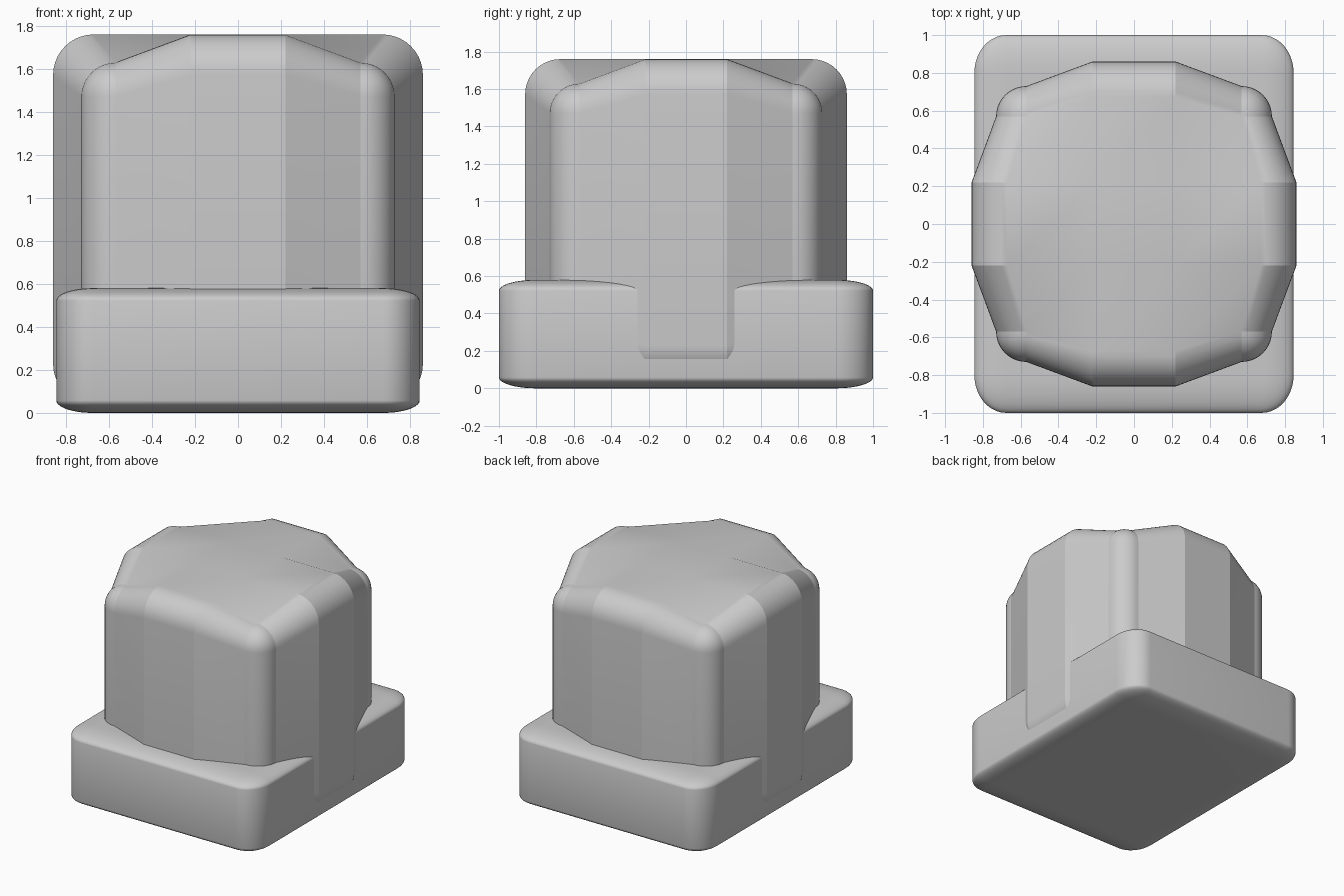
import bpy, bmesh, math
from mathutils import Vector, Matrix

if "Cube" in bpy.data.objects:
    bpy.data.objects.remove(bpy.data.objects["Cube"])


def rounded_cube(half, radius):
    """Cube with evenly rounded edges and corners, centred on the origin."""
    bm = bmesh.new()
    bmesh.ops.create_cube(bm, size=half * 2)
    bmesh.ops.bevel(bm, geom=bm.edges[:], offset=radius, offset_type='OFFSET',
                    segments=10, profile=0.5, affect='EDGES', clamp_overlap=True)
    return bm


def make_object(name, bm, angle):
    bmesh.ops.recalc_face_normals(bm, faces=bm.faces[:])
    me = bpy.data.meshes.new(name)
    bm.to_mesh(me)
    bm.free()
    ob = bpy.data.objects.new(name, me)
    bpy.context.collection.objects.link(ob)
    bpy.ops.object.select_all(action='DESELECT')
    ob.select_set(True)
    bpy.context.view_layer.objects.active = ob
    bpy.ops.object.shade_smooth_by_angle(angle=math.radians(angle))
    return ob


# Flat base slab: rounded cube squashed to size
base = rounded_cube(1.0, 0.2)
base.transform(Matrix.Translation((0, 0, 0.29)) @ Matrix.Diagonal((0.845, 1.0, 0.29, 1)))
make_object("base_slab", base, 40)

# Upper block: rounded cube whose middle strips are pushed outwards
STRIP, HALF, OUTER = 0.22, 0.73, 0.86
block = rounded_cube(HALF, 0.16)
for axis in (0, 1):
    for side in (-1, 1):
        co = Vector((0, 0, 0))
        co[axis] = side * STRIP
        no = Vector((0, 0, 0))
        no[axis] = 1
        bmesh.ops.bisect_plane(block, geom=block.verts[:] + block.edges[:] + block.faces[:],
                               plane_co=co, plane_no=no)
k = OUTER / HALF
for v in block.verts:
    in_x = abs(abs(v.co.x) - STRIP) < 1e-4
    in_y = abs(abs(v.co.y) - STRIP) < 1e-4
    if in_x or in_y:
        v.co.z *= k
    if in_x and not in_y:
        v.co.y *= k
    if in_y and not in_x:
        v.co.x *= k
block.transform(Matrix.Translation((0, 0, 0.90)))
make_object("upper_block", block, 15)
